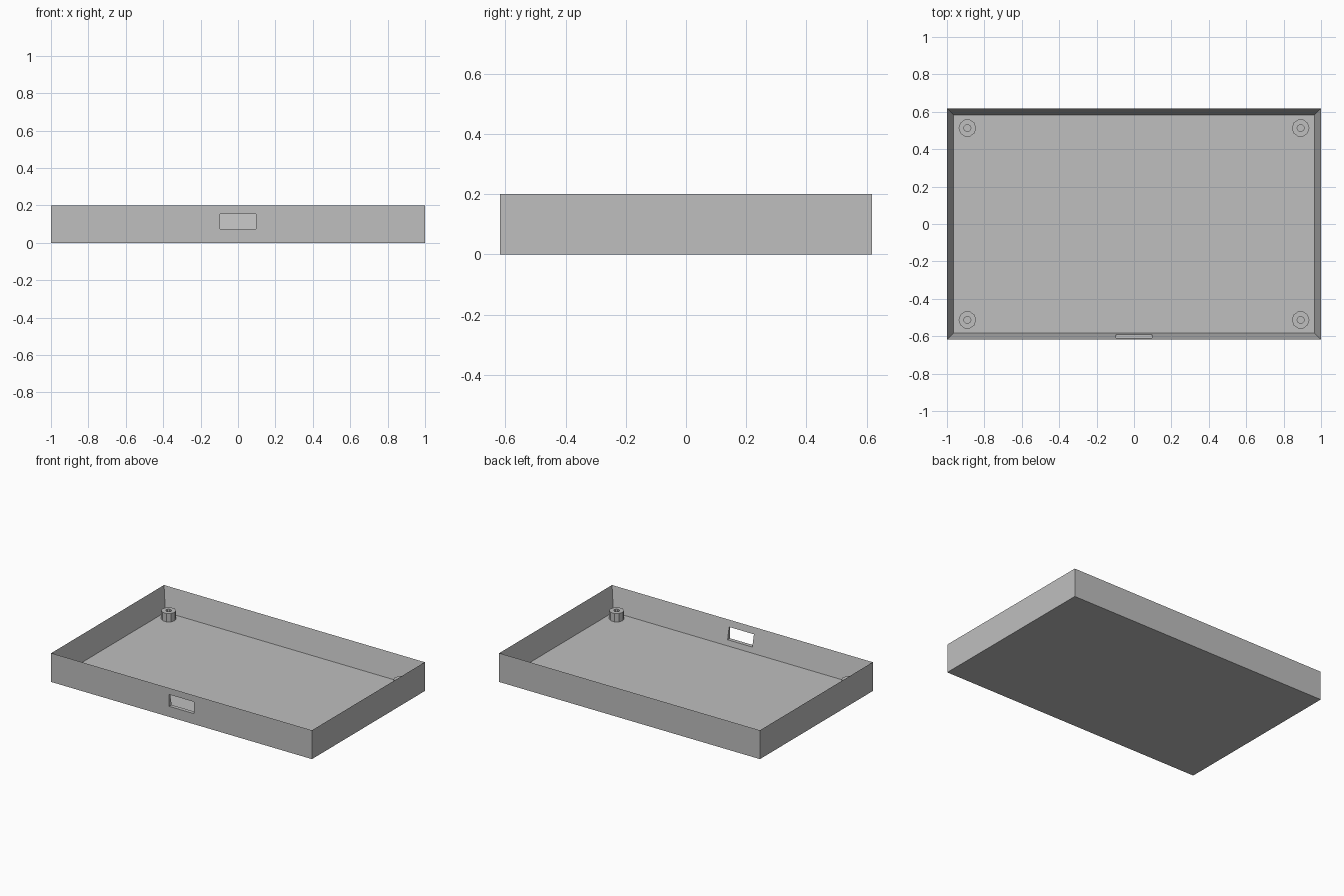
import bpy
import bmesh
from math import cos, sin, tau

if "Cube" in bpy.data.objects:
    bpy.data.objects.remove(bpy.data.objects["Cube"], do_unlink=True)

HALF_X, HALF_Y, HEIGHT = 1.0, 0.618, 0.2
WALL = 0.035
POST_X, POST_Y, POST_TOP = 0.891, 0.513, 0.093

grey = bpy.data.materials.new("plain grey")
grey.use_nodes = True
colour = (0.52, 0.52, 0.52, 1)
grey.diffuse_color = colour
grey.node_tree.nodes["Principled BSDF"].inputs["Base Color"].default_value = colour


def add_object(name, bm):
    bmesh.ops.recalc_face_normals(bm, faces=bm.faces)
    mesh = bpy.data.meshes.new(name)
    bm.to_mesh(mesh)
    bm.free()
    mesh.materials.append(grey)
    obj = bpy.data.objects.new(name, mesh)
    bpy.context.collection.objects.link(obj)
    return obj


def box(name, low, high):
    bm = bmesh.new()
    bmesh.ops.create_cube(bm, size=1)
    for v in bm.verts:
        v.co = [high[i] if v.co[i] > 0 else low[i] for i in range(3)]
    return add_object(name, bm)


def cut(target, cutter):
    mod = target.modifiers.new(cutter.name, "BOOLEAN")
    mod.operation = "DIFFERENCE"
    mod.solver = "EXACT"
    mod.object = cutter
    cutter.hide_render = True
    cutter.hide_viewport = True
    cutter.display_type = "WIRE"


def hollow_post(name, x, y, outer, inner, bottom, top, sides=10):
    bm = bmesh.new()
    # Profile from the outer foot, over the rim, down into the screw hole
    profile = [(outer, bottom), (outer, top), (inner, top), (inner, bottom)]
    rings = [[bm.verts.new((x + r * cos(tau * i / sides), y + r * sin(tau * i / sides), z))
              for i in range(sides)] for r, z in profile]
    for k, ring in enumerate(rings):
        above = rings[(k + 1) % len(rings)]
        for i in range(sides):
            j = (i + 1) % sides
            bm.faces.new((ring[i], ring[j], above[j], above[i]))
    return add_object(name, bm)


# Open tray, pressed in from the top to leave walls and a floor
bm = bmesh.new()
bmesh.ops.create_cube(bm, size=1)
for v in bm.verts:
    v.co = (v.co.x * 2 * HALF_X, v.co.y * 2 * HALF_Y, HEIGHT if v.co.z > 0 else 0)
top = max(bm.faces, key=lambda f: f.calc_center_median().z)
bmesh.ops.inset_region(bm, faces=[top], thickness=WALL, use_even_offset=True)
for v in top.verts:
    v.co.z = WALL
tray = add_object("tray", bm)

# Port opening through the front wall
slot = box("port_cutter", (-0.095, -HALF_Y - 0.02, 0.073), (0.095, -HALF_Y + WALL + 0.02, 0.155))
cut(tray, slot)

# Screw posts in the four corners
for side, sx in (("right", -1), ("left", 1)):
    for end, sy in (("front", -1), ("back", 1)):
        hollow_post(f"{end}_{side}_screw_post", sx * POST_X, sy * POST_Y,
                    0.047, 0.019, WALL, POST_TOP)
